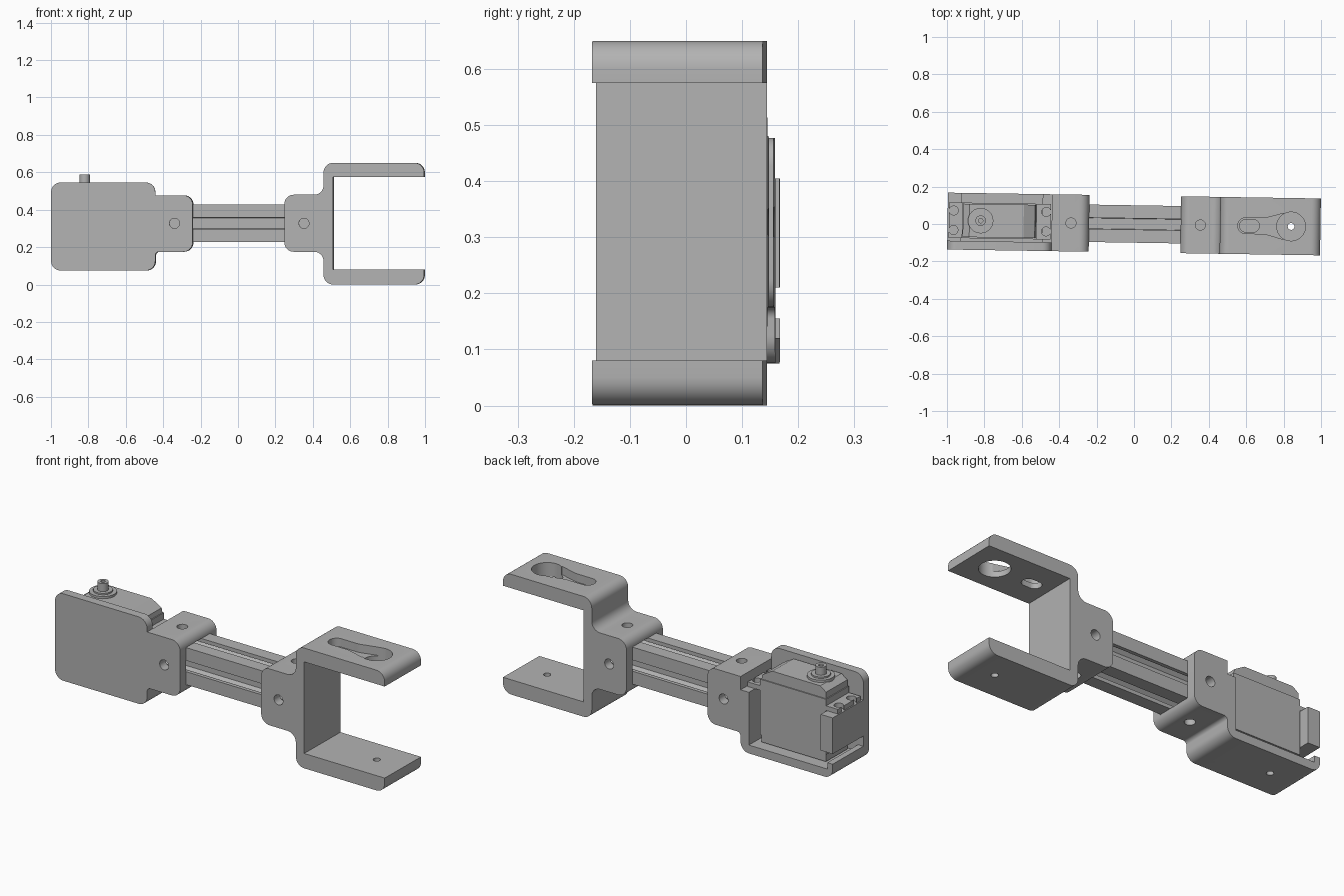
import bpy
import bmesh
import math
from mathutils import Vector, Matrix

cube = bpy.data.objects.get("Cube")
if cube:
    bpy.data.objects.remove(cube, do_unlink=True)

grey = bpy.data.materials.new("plain_grey")
grey.use_nodes = True
COLOUR = (0.45, 0.45, 0.45, 1)
grey.diffuse_color = COLOUR
grey.node_tree.nodes["Principled BSDF"].inputs["Base Color"].default_value = COLOUR

HALF = 0.152     # half depth of both brackets
MID = 0.327      # height of the beam axis
AXES = {
    "x": lambda a, b, t: Vector((t, a, b)),
    "y": lambda a, b, t: Vector((a, t, b)),
    "z": lambda a, b, t: Vector((a, b, t)),
}


def outline(corners):
    """Round each (a, b, radius) corner of a polygon."""
    result = []
    n = len(corners)
    for i, (a, b, r) in enumerate(corners):
        p = Vector((a, b))
        if r == 0:
            result.append(p)
            continue
        u = (Vector(corners[i - 1][:2]) - p).normalized()
        v = (Vector(corners[(i + 1) % n][:2]) - p).normalized()
        half = u.angle(v) / 2
        centre = p + (u + v).normalized() * r / math.sin(half)
        start = p + u * r / math.tan(half) - centre
        end = p + v * r / math.tan(half) - centre
        turn = math.atan2(start.x * end.y - start.y * end.x, start.dot(end))
        for k in range(9):
            result.append(centre + Matrix.Rotation(turn * k / 8, 2) @ start)
    return result


def prism(name, points, low, high, axis="y"):
    """Extrude a flat outline along one axis."""
    bm = bmesh.new()
    verts = [bm.verts.new(AXES[axis](p[0], p[1], low)) for p in points]
    face = bm.faces.new(verts)
    extruded = bmesh.ops.extrude_face_region(bm, geom=[face])["geom"]
    shift = AXES[axis](0, 0, high - low)
    bmesh.ops.translate(bm, vec=shift, verts=[g for g in extruded if isinstance(g, bmesh.types.BMVert)])
    bmesh.ops.recalc_face_normals(bm, faces=bm.faces)
    mesh = bpy.data.meshes.new(name)
    bm.to_mesh(mesh)
    bm.free()
    mesh.materials.append(grey)
    obj = bpy.data.objects.new(name, mesh)
    bpy.context.collection.objects.link(obj)
    return obj


def box(name, x0, x1, y0, y1, z0, z1):
    return prism(name, [(x0, z0), (x1, z0), (x1, z1), (x0, z1)], y0, y1)


def cylinder(name, a, b, r, low, high, axis="z", sides=32):
    ring = [(a + r * math.cos(math.tau * i / sides), b + r * math.sin(math.tau * i / sides))
            for i in range(sides)]
    return prism(name, ring, low, high, axis)


def combine(obj, others, operation):
    """Merge or cut with helper solids, then drop the helpers."""
    bpy.context.view_layer.objects.active = obj
    for other in others:
        mod = obj.modifiers.new("combine", "BOOLEAN")
        mod.operation = operation
        mod.solver = "EXACT"
        mod.object = other
        bpy.ops.object.modifier_apply(modifier=mod.name)
        bpy.data.objects.remove(other, do_unlink=True)


def screw_holes(x):
    return [cylinder("cutter", x, MID, 0.027, -0.3, 0.3, "y"),
            cylinder("cutter", x, 0, 0.027, 0.1, 0.54, "z")]


parts = []

# Slotted square beam
quarter = [(0.1, -0.1), (0.1, -0.03), (0.08, -0.03), (0.08, -0.055), (0.07, -0.055),
           (0.045, -0.028), (0.045, 0.028), (0.07, 0.055), (0.08, 0.055), (0.08, 0.03), (0.1, 0.03)]
section = []
for k in range(4):
    turn = Matrix.Rotation(k * math.pi / 2, 2)
    section += [turn @ Vector(p) + Vector((0, MID)) for p in quarter]
parts.append(prism("beam", section, -0.43, 0.455, "x"))

# Fork bracket
R = 0.05
fork = prism("fork_bracket", outline([
    (0.25, 0.175, R), (0.46, 0.175, R), (0.46, 0, R), (0.997, 0, R), (0.997, 0.08, 0),
    (0.51, 0.08, 0), (0.51, 0.575, 0), (0.997, 0.575, 0), (0.997, 0.65, R),
    (0.46, 0.65, R), (0.46, 0.48, R), (0.25, 0.48, R)]), -HALF, HALF)
neck = outline([(0.555, -0.042, 0.04), (0.70, -0.042, 0.1), (0.80, -0.07, 0),
                (0.80, 0.07, 0), (0.70, 0.042, 0.1), (0.555, 0.042, 0.04)])
slot = outline([(0.565, -0.034, 0.033), (0.67, -0.034, 0.033),
                (0.67, 0.034, 0.033), (0.565, 0.034, 0.033)])
combine(fork, [
    box("cutter", 0.2, 0.458, -0.102, 0.102, MID - 0.102, MID + 0.102),
    cylinder("cutter", 0.84, 0, 0.077, 0.5, 0.7),
    prism("cutter", neck, 0.605, 0.7, "z"),
    prism("cutter", slot, 0.5, 0.7, "z"),
    cylinder("cutter", 0.84, 0, 0.018, -0.1, 0.2),
] + screw_holes(0.355), "DIFFERENCE")
parts.append(fork)

# Servo bracket: clamp block and tray, with a front plate and an end pillar
holder = prism("servo_bracket", outline([
    (-0.997, 0.075, R), (-0.44, 0.075, R), (-0.44, 0.175, 0.02), (-0.24, 0.175, R),
    (-0.24, 0.477, R), (-0.44, 0.477, 0), (-0.44, 0.405, 0), (-0.49, 0.405, 0),
    (-0.49, 0.12, 0), (-0.965, 0.12, 0), (-0.965, 0.155, 0), (-0.997, 0.155, 0)]), -HALF, HALF)
plate = prism("plate", outline([
    (-0.997, 0.075, R), (-0.44, 0.075, R), (-0.44, 0.545, R), (-0.997, 0.545, R)]), -HALF, -0.105)
combine(holder, [plate, box("pillar", -0.997, -0.925, -0.13, HALF, 0.21, 0.405)], "UNION")
combine(holder, [
    box("cutter", -0.438, -0.2, -0.102, 0.102, MID - 0.102, MID + 0.102),
    cylinder("cutter", -0.82, 0, 0.018, 0, 0.2),
] + screw_holes(-0.337), "DIFFERENCE")
parts.append(holder)

# Servo motor case
Y0, Y1 = -0.09, 0.1
parts.append(box("servo_body", -0.92, -0.52, Y0, Y1, 0.165, 0.465))
parts.append(box("servo_bottom_cap", -0.915, -0.525, Y0 + 0.005, Y1 - 0.005, 0.125, 0.165))
parts.append(prism("servo_top_cap", [
    (-0.915, 0.465), (-0.525, 0.465), (-0.53, 0.49), (-0.59, 0.525), (-0.88, 0.525),
    (-0.915, 0.5)], Y0 + 0.006, Y1 - 0.006))

# Mounting flange with four screw holes and their edge slits
flange = box("servo_flange", -0.99, -0.445, Y0, Y1, 0.405, 0.43)
cutters = []
for x, edge in ((-0.965, -1.1), (-0.47, -0.3)):
    for y in (-0.047, 0.057):
        cutters.append(cylinder("cutter", x, y, 0.024, 0.38, 0.5))
        cutters.append(box("cutter", min(x, edge), max(x, edge), y - 0.01, y + 0.01, 0.38, 0.5))
combine(flange, cutters, "DIFFERENCE")
parts.append(flange)

# Output boss and hollow shaft
parts.append(cylinder("shaft_boss", -0.82, 0.005, 0.068, 0.5, 0.537))
parts.append(cylinder("shaft_collar", -0.82, 0.005, 0.048, 0.5, 0.545))
shaft = cylinder("output_shaft", -0.82, 0.005, 0.028, 0.5, 0.588)
combine(shaft, [cylinder("cutter", -0.82, 0.005, 0.012, 0.56, 0.7)], "DIFFERENCE")
parts.append(shaft)

# Slight turn of the whole arm, smooth curves with crisp edges
bpy.ops.object.select_all(action="DESELECT")
for obj in parts:
    obj.rotation_euler.z = math.radians(-0.9)
    obj.select_set(True)
bpy.context.view_layer.objects.active = parts[0]
bpy.ops.object.shade_smooth_by_angle(angle=math.radians(30))
